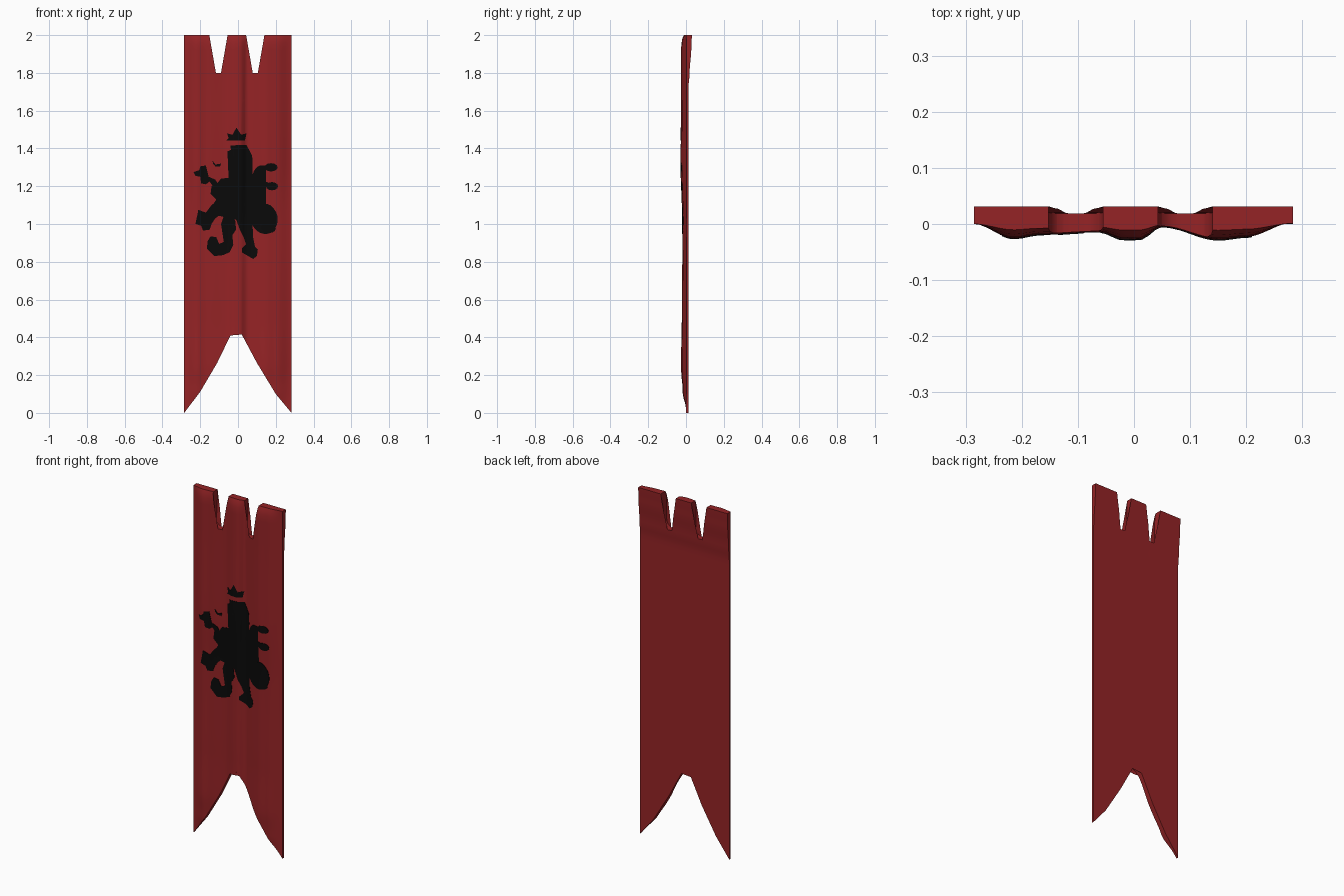
import bpy, bmesh
from mathutils import Vector
from math import pi, cos, sin


def paint(name, rgb):
    m = bpy.data.materials.new(name)
    m.diffuse_color = (*rgb, 1)
    return m


RED = paint("banner red", (0.30, 0.017, 0.019))
BLACK = paint("emblem black", (0.003, 0.003, 0.003))

# Fold depth across the width, and how strong the folds are at each height
FOLDS = [(-0.285, 0.0), (-0.215, -0.026), (-0.17, -0.019), (-0.06, -0.014), (-0.02, -0.027),
         (0.01, -0.027), (0.05, -0.004), (0.15, -0.028), (0.2, -0.023), (0.285, 0.003)]
STRENGTH = [(0, 0.1), (0.12, 0.7), (0.25, 0.95), (0.5, 0.8), (1.0, 0.65), (1.35, 1.0),
            (1.8, 0.9), (1.94, 0.9), (1.985, 0.7), (2.0, 0.4)]
BACK = [(0, 0.013), (1.72, 0.013), (1.8, 0.019), (1.93, 0.028), (2.0, 0.031)]


def ease(table, t):
    """Smooth interpolation through a table of (position, value)."""
    t = min(max(t, table[0][0]), table[-1][0])
    for (a, va), (b, vb) in zip(table, table[1:]):
        if t <= b:
            k = (t - a) / (b - a)
            return va + (vb - va) * k * k * (3 - 2 * k)


def front(x, z):
    return ease(FOLDS, x) * ease(STRENGTH, z)


def back(x, z):
    return ease(BACK, z)


def sheet(name, outline, near, far, mat, step_x, step_z):
    """Fill an x-z outline, slice it into a grid, and bend its two sides."""
    bm = bmesh.new()
    bm.faces.new([bm.verts.new((x, 0, z)) for x, z in outline])
    bmesh.ops.triangulate(bm, faces=bm.faces[:])
    for axis, step in ((0, step_x), (2, step_z)):
        lo = min(v.co[axis] for v in bm.verts)
        hi = max(v.co[axis] for v in bm.verts)
        normal = Vector((axis == 0, 0, axis == 2))
        for i in range(int(lo / step) - 1, int(hi / step) + 2):
            bmesh.ops.bisect_plane(bm, geom=bm.verts[:] + bm.edges[:] + bm.faces[:], dist=1e-5,
                                   plane_co=normal * (i * step), plane_no=normal)
    fronts = bm.verts[:]
    ext = bmesh.ops.extrude_face_region(bm, geom=bm.faces[:], use_keep_orig=True)
    backs = [g for g in ext["geom"] if isinstance(g, bmesh.types.BMVert)]
    for v in fronts:
        v.co.y = near(v.co.x, v.co.z)
    for v in backs:
        v.co.y = far(v.co.x, v.co.z)
    bmesh.ops.recalc_face_normals(bm, faces=bm.faces[:])
    me = bpy.data.meshes.new(name)
    bm.to_mesh(me)
    bm.free()
    me.materials.append(mat)
    ob = bpy.data.objects.new(name, me)
    bpy.context.collection.objects.link(ob)
    bpy.context.view_layer.objects.active = ob
    ob.select_set(True)
    bpy.ops.object.shade_smooth_by_angle(angle=0.7)
    ob.select_set(False)


def slot(x0, x1, z, r=0.035):
    """Rounded slot between two hanging tabs, traced left to right."""
    left = [(x0 + r - r * cos(a), z + r - r * sin(a)) for a in (i * pi / 10 for i in range(6))]
    right = [(x1 - r + r * sin(a), z + r - r * cos(a)) for a in (i * pi / 10 for i in range(6))]
    return [(x0, 2)] + left + right + [(x1, 2)]


# Banner cloth: three tabs on top, swallowtail below
cloth = [(-0.285, 2)] + slot(-0.152, -0.055, 1.8) + slot(0.043, 0.14, 1.8) + [
    (0.283, 2), (0.283, 0), (0.2, 0.1), (0.1, 0.265), (0.02, 0.415), (0.005, 0.432), (-0.01, 0.438),
    (-0.025, 0.432), (-0.04, 0.41), (-0.11, 0.265), (-0.2, 0.112), (-0.285, 0)]
sheet("banner_cloth", cloth, front, back, RED, 0.0125, 0.02)


# Painted emblem: thin plates following the cloth
def plate(name, outline):
    sheet(name, outline, lambda x, z: front(x, z) - 0.002,
          lambda x, z: front(x, z) + 0.002, BLACK, 0.0125, 0.04)


def stroke(name, pts, width):
    """Ribbon of constant width along a smooth path."""
    p = [Vector(q) for q in pts]
    p = [2 * p[0] - p[1]] + p + [2 * p[-1] - p[-2]]
    path = []
    for a, b, c, d in zip(p, p[1:], p[2:], p[3:]):
        for t in (0, 0.25, 0.5, 0.75):
            path.append(0.5 * (2 * b + (c - a) * t + (2 * a - 5 * b + 4 * c - d) * t * t
                               + (3 * b - a - 3 * c + d) * t ** 3))
    path.append(p[-2])
    left, right = [], []
    for i, q in enumerate(path):
        d = (path[min(i + 1, len(path) - 1)] - path[max(i - 1, 0)]).normalized()
        n = Vector((-d.y, d.x)) * width / 2
        left.append(tuple(q + n))
        right.append(tuple(q - n))
    plate(name, left + right[::-1])


def blob(name, x, z, rx, rz):
    plate(name, [(x + rx * cos(i * pi / 6), z + rz * sin(i * pi / 6)) for i in range(12)])


plate("crown", [(-0.06, 1.443), (0.037, 1.443), (0.037, 1.455), (0.045, 1.48), (0.015, 1.472),
                (0.0, 1.495), (-0.008, 1.51), (-0.016, 1.495), (-0.03, 1.472), (-0.058, 1.48),
                (-0.05, 1.455)])
plate("head_and_torso", [
    (-0.055, 1.385), (-0.03, 1.395), (-0.04, 1.415), (0.0, 1.418), (0.045, 1.418), (0.06, 1.39),
    (0.075, 1.36), (0.078, 1.30), (0.07, 1.25), (0.045, 1.21), (0.04, 1.16), (0.03, 1.11),
    (0.06, 1.06), (0.07, 1.0), (0.08, 0.93), (0.09, 0.88), (0.105, 0.865), (0.1, 0.83), (0.08, 0.815),
    (0.055, 0.835), (0.02, 0.85), (0.02, 0.87), (0.045, 0.885), (0.03, 0.93), (0.01, 0.97),
    (0.0, 1.02), (-0.02, 1.05), (-0.07, 1.04), (-0.1, 1.06), (-0.13, 1.05), (-0.14, 1.09),
    (-0.115, 1.13), (-0.145, 1.16), (-0.14, 1.2), (-0.11, 1.215), (-0.09, 1.24), (-0.05, 1.245),
    (-0.02, 1.26), (0.0, 1.29), (0.005, 1.335), (-0.02, 1.335), (-0.03, 1.355), (-0.055, 1.365)])
plate("upper_paw", [(-0.12, 1.235), (-0.155, 1.25), (-0.165, 1.29), (-0.17, 1.31), (-0.2, 1.305),
                    (-0.205, 1.285), (-0.235, 1.275), (-0.225, 1.255), (-0.2, 1.25), (-0.195, 1.215),
                    (-0.17, 1.21), (-0.15, 1.225), (-0.13, 1.195), (-0.1, 1.2)])
plate("lower_paw", [(-0.1, 1.13), (-0.14, 1.1), (-0.17, 1.06), (-0.21, 1.075), (-0.215, 1.045),
                    (-0.2, 1.03), (-0.225, 1.0), (-0.195, 0.99), (-0.185, 0.965), (-0.15, 0.97),
                    (-0.14, 1.0), (-0.12, 1.03), (-0.08, 1.06)])
plate("hind_leg", [(-0.075, 1.045), (-0.09, 1.0), (-0.06, 0.975), (-0.06, 0.93), (-0.075, 0.905),
                   (-0.1, 0.895), (-0.115, 0.93), (-0.145, 0.935), (-0.16, 0.91), (-0.165, 0.87),
                   (-0.145, 0.85), (-0.125, 0.83), (-0.08, 0.835), (-0.045, 0.85), (-0.025, 0.89),
                   (-0.03, 0.94), (-0.01, 0.97), (-0.015, 1.02), (-0.04, 1.04)])
plate("tongue", [(-0.135, 1.335), (-0.12, 1.315), (-0.09, 1.32), (-0.095, 1.305), (-0.12, 1.305),
                 (-0.132, 1.32)])
stroke("tail", [(0.05, 1.09), (0.075, 1.02), (0.11, 0.97), (0.16, 0.96), (0.195, 1.0), (0.195, 1.05),
                (0.165, 1.09), (0.13, 1.1), (0.1, 1.14), (0.08, 1.19), (0.085, 1.25), (0.11, 1.295),
                (0.16, 1.3)], 0.022)
stroke("tail_branch", [(0.1, 1.14), (0.11, 1.19), (0.14, 1.215), (0.18, 1.2)], 0.018)
blob("upper_tail_tuft", 0.175, 1.3, 0.035, 0.022)
blob("middle_tail_tuft", 0.18, 1.2, 0.032, 0.022)
blob("lower_tail_tuft", 0.13, 1.075, 0.032, 0.03)
blob("tail_end", 0.17, 0.975, 0.03, 0.022)
